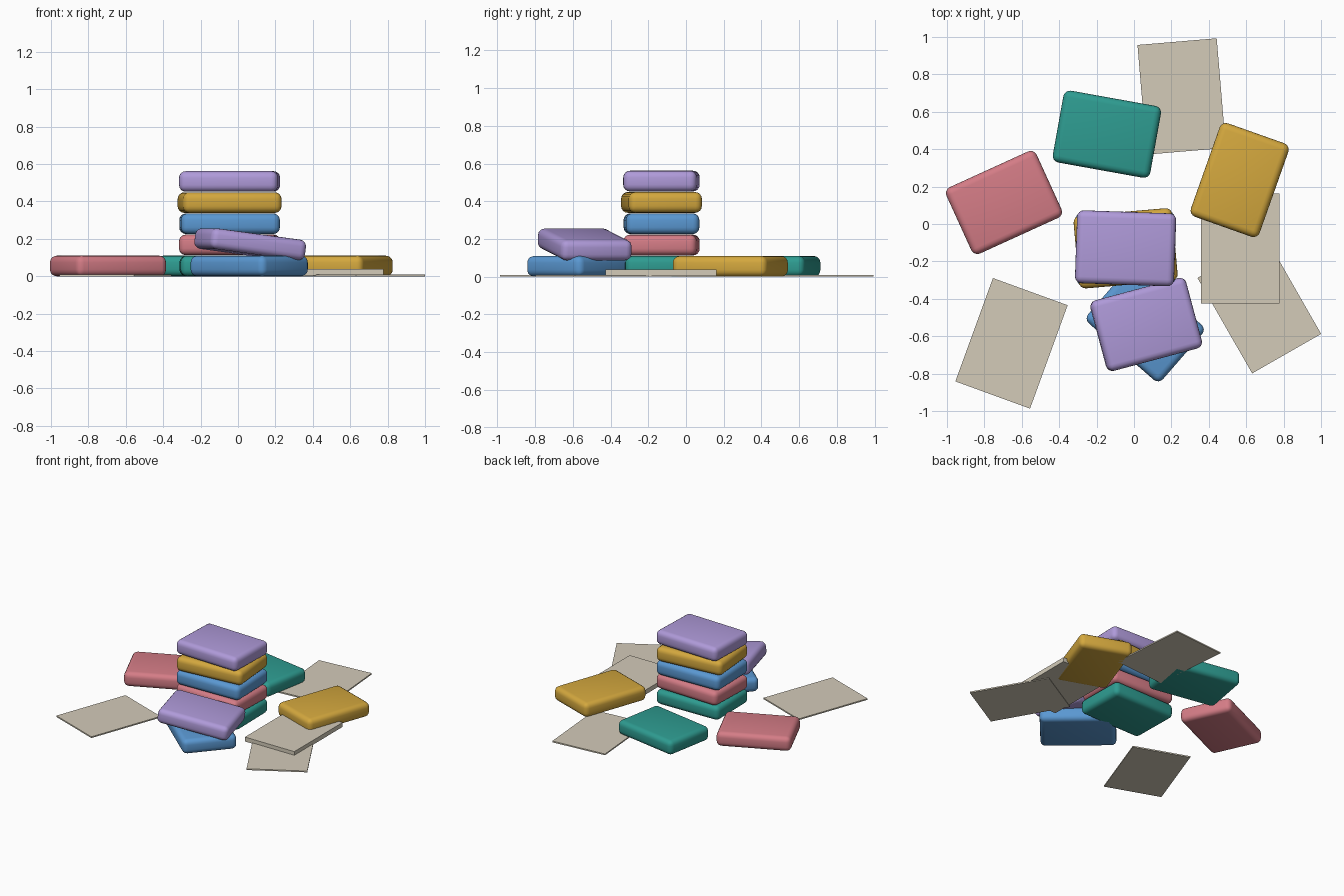
import bpy
from math import radians

cube = bpy.data.objects.get("Cube")
if cube:
    bpy.data.objects.remove(cube, do_unlink=True)


def linear(c):
    c /= 255
    return c / 12.92 if c <= 0.04045 else ((c + 0.055) / 1.055) ** 2.4


def material(name, r, g, b):
    mat = bpy.data.materials.new(name)
    mat.use_nodes = True
    colour = (linear(r), linear(g), linear(b), 1)
    mat.diffuse_color = colour
    mat.node_tree.nodes["Principled BSDF"].inputs["Base Color"].default_value = colour
    return mat


teal = material("teal", 46, 156, 145)
rose = material("rose", 212, 124, 134)
blue = material("blue", 90, 152, 210)
gold = material("gold", 212, 168, 62)
lilac = material("lilac", 175, 154, 217)
paper = material("paper", 211, 203, 185)


def box(name, mat, size, centre, turn=0, tilt=0):
    bpy.ops.mesh.primitive_cube_add(size=1, location=centre)
    obj = bpy.context.object
    obj.name = name
    obj.scale = size
    bpy.ops.object.transform_apply(location=False, rotation=False, scale=True)
    obj.rotation_euler = (0, radians(tilt), radians(turn))
    obj.data.materials.append(mat)
    return obj


HEIGHT = 0.11


def block(name, mat, x, y, z, turn, tilt=0):
    """Soft-edged block."""
    obj = box(name, mat, (0.53, 0.39, HEIGHT), (x, y, z), turn, tilt)
    bevel = obj.modifiers.new("soft_edges", "BEVEL")
    bevel.width = 0.036
    bevel.segments = 4
    bpy.ops.object.modifier_apply(modifier=bevel.name)
    bpy.ops.object.shade_smooth_by_angle(angle=radians(35))


# Central stack, each block slightly turned
stack = [(teal, 1), (rose, -2), (blue, 1.5), (gold, 5), (lilac, -2)]
for i, (mat, turn) in enumerate(stack):
    block("stacked_block_" + mat.name, mat, -0.045, -0.13,
          HEIGHT / 2 + i * 0.113, turn)

# Blocks lying around the stack
block("loose_block_rose", rose, -0.695, 0.115, HEIGHT / 2, 24.5)
block("loose_block_teal", teal, -0.145, 0.48, HEIGHT / 2, -10.2)
block("loose_block_gold", gold, 0.565, 0.235, HEIGHT / 2, 70.5)
block("loose_block_blue", blue, 0.06, -0.535, HEIGHT / 2, -41)
block("leaning_block_lilac", lilac, 0.065, -0.537, 0.171, 15, 7.5)

# Thin sheets on the ground
sheets = [("front_left_sheet", -0.655, -0.638, -20),
          ("back_sheet", 0.255, 0.682, 4.8),
          ("front_right_sheet", 0.67, -0.438, 29.8)]
for name, x, y, turn in sheets:
    box(name, paper, (0.425, 0.588, 0.01), (x, y, 0.005), turn)

# Thicker pad of sheets
box("paper_pad", paper, (0.42, 0.588, 0.034), (0.567, -0.132, 0.021))
